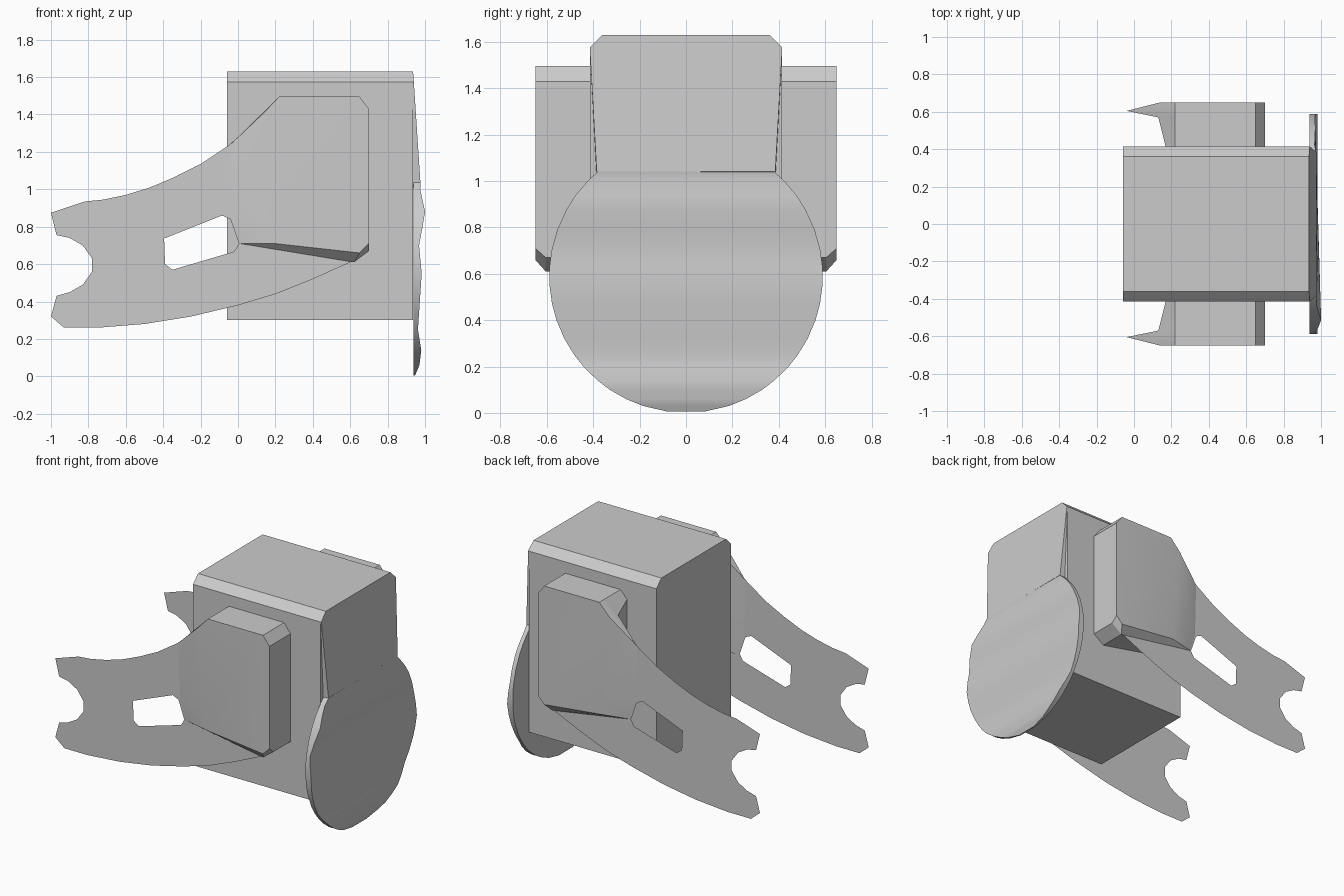
import bpy, bmesh, math
from mathutils import Vector

cube = bpy.data.objects.get("Cube")
if cube:
    bpy.data.objects.remove(cube, do_unlink=True)

grey = bpy.data.materials.new("plain grey")
grey.use_nodes = True
COLOR = (0.6, 0.6, 0.6, 1)
grey.diffuse_color = COLOR
grey.node_tree.nodes["Principled BSDF"].inputs["Base Color"].default_value = COLOR


def finish(bm, name):
    mesh = bpy.data.meshes.new(name)
    bm.to_mesh(mesh)
    bm.free()
    mesh.materials.append(grey)
    obj = bpy.data.objects.new(name, mesh)
    bpy.context.collection.objects.link(obj)
    bpy.ops.object.select_all(action='DESELECT')
    obj.select_set(True)
    bpy.context.view_layer.objects.active = obj
    bpy.ops.object.shade_smooth_by_angle(angle=math.radians(20))
    return obj


def loft(rings, name):
    """Closed skin through rings of equal point count."""
    bm = bmesh.new()
    loops = [[bm.verts.new(p) for p in ring] for ring in rings]
    n = len(loops[0])
    for a, b in zip(loops, loops[1:]):
        for i in range(n):
            j = (i + 1) % n
            bm.faces.new((a[i], a[j], b[j], b[i]))
    bm.faces.new(loops[0])
    bm.faces.new(loops[-1])
    bmesh.ops.recalc_face_normals(bm, faces=bm.faces)
    return finish(bm, name)


# Main box, chamfered along its two upper long edges
section = [(-.415, .3), (.415, .3), (.415, 1.575), (.36, 1.63), (-.36, 1.63), (-.415, 1.575)]
loft([[(x, y, z) for y, z in section] for x in (-.06, .935)], "body")

# Sloping end cover, bulging out towards its lower edge
cap_back = [(.385, 1.0), (.415, 1.575), (.36, 1.63)]
cap_front = [(.975, .385, 1.04), (.94, .415, 1.575), (.936, .36, 1.63)]
back = [(.93, y, z) for y, z in cap_back] + [(.93, -y, z) for y, z in reversed(cap_back)]
front = cap_front + [(x, -y, z) for x, y, z in reversed(cap_front)]
loft([back, front], "end_cover")

# Round end disc with a gently uneven outer face
R = .59
bulge = [(0, .945), (.06, .97), (.14, .98), (.25, .962), (.4, .972), (.55, .982),
         (.7, .968), (.88, .985), (1.0, .97), (1.04, .975)]


def front_x(y, z):
    for (z0, x0), (z1, x1) in zip(bulge, bulge[1:]):
        if z <= z1:
            x = x0 + (x1 - x0) * (z - z0) / (z1 - z0)
            return x - .03 * y * max(0, 1 - abs(z - .88) / .18)
    return bulge[-1][1]


bm = bmesh.new()
levels = [.005, .03, .06, .1, .14, .2, .25, .32, .4, .47, .55, .63, .7, .79, .88, .94, 1.0, 1.04]
rows = []
for z in levels:
    w = math.sqrt(R * R - (z - R) ** 2)
    rows.append([bm.verts.new(p) for p in (
        (.938, -w, z), (front_x(-w, z), -w, z), (front_x(w, z), w, z), (.938, w, z))])
for a, b in zip(rows, rows[1:]):
    for i in range(4):
        j = (i + 1) % 4
        bm.faces.new((a[i], a[j], b[j], b[i]))
bm.faces.new(rows[0])
bm.faces.new(rows[-1])
bmesh.ops.recalc_face_normals(bm, faces=bm.faces)
finish(bm, "end_disc")

# Side arm sheet: forked tip, curved edges and a slot
arm_outline = [
    (-1, .875), (-.82, .935), (-.72, .945), (-.6, .97), (-.47, 1.01), (-.34, 1.065),
    (-.2, 1.135), (-.05, 1.235), (.08, 1.35), (.2, 1.47), (.6, 1.47), (.68, .67),
    (.6, .61), (.4, .52), (.2, .44), (0, .38), (-.25, .32), (-.5, .28), (-.75, .26),
    (-.93, .26), (-1, .32), (-.97, .43), (-.9, .45), (-.83, .49), (-.78, .56),
    (-.78, .63), (-.83, .7), (-.9, .74), (-.97, .755)]
arm_slot = [(-.395, .737), (-.085, .86), (-.04, .84), (.005, .71),
            (-.02, .667), (-.35, .57), (-.39, .6)]
ARM_Y = .605

# Mounting block rings, from the body outwards
right = [(.22, 1.495), (.65, 1.495), (.7, 1.43), (.7, .67), (.62, .61)]
outer_right = right[:3] + [(.7, .71), (.65, .66)]
block = [
    (.41, right + [(.17, .7), (.17, .85), (.17, 1.44)]),
    (.57, right + [(.13, .7), (.13, .85), (.13, 1.4)]),
    (ARM_Y, right + [(.01, .71), (-.03, .85), (-.04, 1.24)]),
    (.65, outer_right + [(.2, .71), (.14, .85), (.14, 1.41)])]

for side, s in (("left", -1), ("right", 1)):
    label = "front" if s < 0 else "back"
    bm = bmesh.new()
    edges = []
    for points in (arm_outline, arm_slot):
        vs = [bm.verts.new((x, s * ARM_Y, z)) for x, z in points]
        edges += [bm.edges.new((v, vs[i - 1])) for i, v in enumerate(vs)]
    bmesh.ops.triangle_fill(bm, edges=edges, use_beauty=True, normal=Vector((0, s, 0)))
    bm.normal_update()
    flipped = [f for f in bm.faces if f.normal.y * s < 0]
    bmesh.ops.reverse_faces(bm, faces=flipped)
    finish(bm, label + "_arm")
    loft([[(x, s * y, z) for x, z in ring] for y, ring in block], label + "_mount_block")
